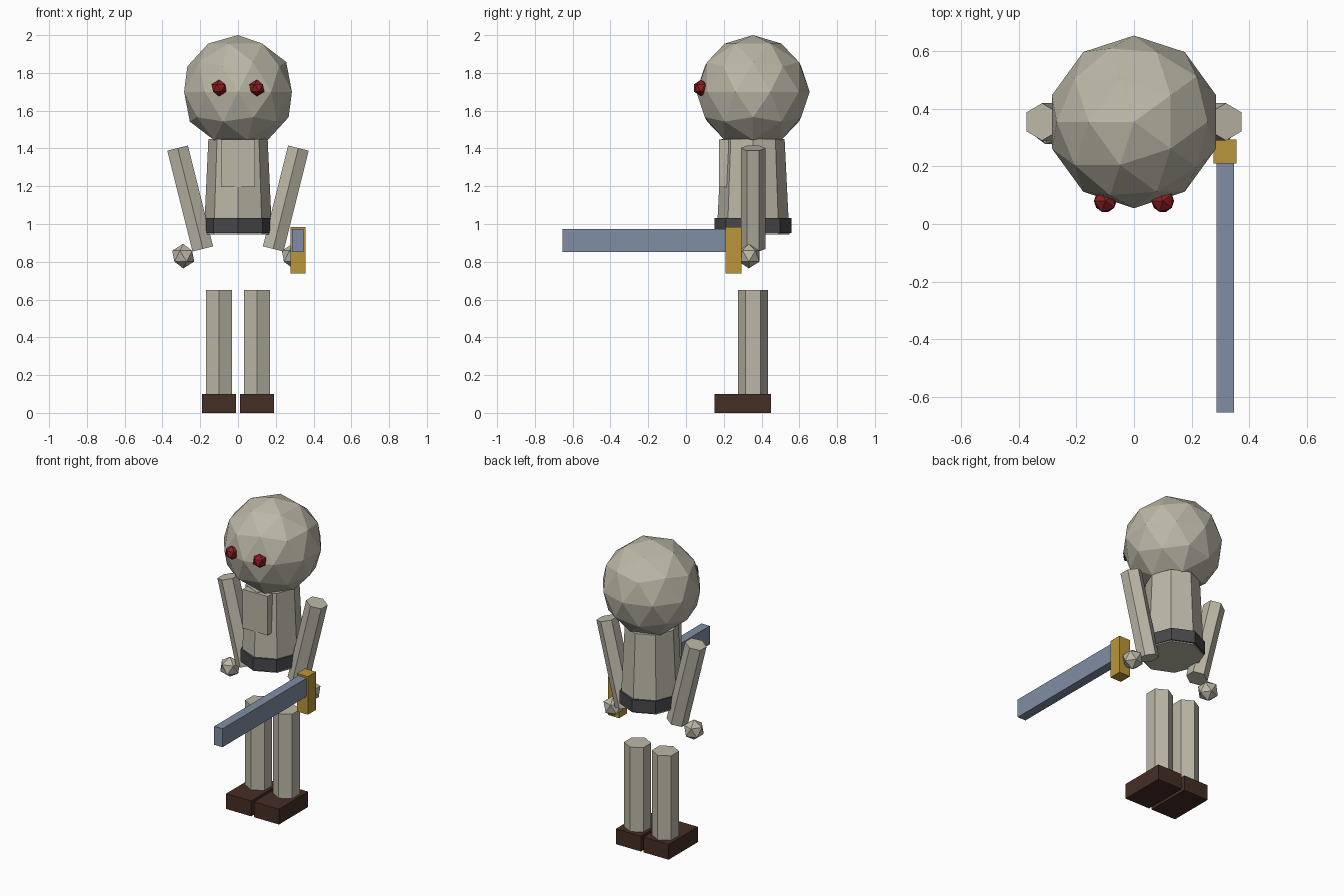
import bpy, math

if "Cube" in bpy.data.objects:
    bpy.data.objects.remove(bpy.data.objects["Cube"])

CY = 0.355  # depth of the body axis


def material(name, r, g, b):
    m = bpy.data.materials.new(name)
    m.diffuse_color = (r, g, b, 1)
    m.use_nodes = True
    m.node_tree.nodes["Principled BSDF"].inputs["Base Color"].default_value = m.diffuse_color
    return m


BONE = material("bone", 0.50, 0.475, 0.385)
RED = material("eye red", 0.26, 0.013, 0.015)
BELT = material("dark grey", 0.065, 0.065, 0.072)
SHOE = material("dark brown", 0.06, 0.027, 0.018)
STEEL = material("steel blue", 0.215, 0.27, 0.37)
GOLD = material("gold", 0.49, 0.305, 0.042)


def finish(name, mat):
    ob = bpy.context.object
    ob.name = name
    ob.data.materials.append(mat)
    return ob


def box(name, mat, lo, hi):
    """Box between two opposite corners."""
    bpy.ops.mesh.primitive_cube_add(size=1, location=[(a + b) / 2 for a, b in zip(lo, hi)])
    bpy.context.object.scale = [b - a for a, b in zip(lo, hi)]
    return finish(name, mat)


def ball(name, mat, radius, loc, subdivisions):
    bpy.ops.mesh.primitive_ico_sphere_add(subdivisions=subdivisions, radius=radius,
                                          location=loc, rotation=(0, 0, math.pi))
    return finish(name, mat)


def prism(name, mat, sides, r1, r2, depth, loc, tilt=0, x_scale=1):
    """Faceted column with a corner facing front; r1 is the lower radius."""
    bpy.ops.mesh.primitive_cone_add(vertices=sides, radius1=r1, radius2=r2, depth=depth,
                                    location=loc, rotation=(0, tilt, 0))
    bpy.context.object.scale.x = x_scale
    return finish(name, mat)


# Head and trunk
ball("head", BONE, 0.3, (0, CY, 1.70), 2)
prism("torso", BONE, 8, 0.192, 0.167, 0.505, (0, CY, 1.1975), x_scale=0.94)
box("chest_plate", BONE, (-0.09, 0.176, 1.195), (0.09, 0.225, 1.448))
prism("belt", BELT, 8, 0.203, 0.203, 0.08, (0, CY, 0.993), x_scale=0.905)

# Paired parts
for side, s in (("left", -1), ("right", 1)):
    ball(side + "_eye", RED, 0.044, (s * 0.1, 0.08, 1.72), 1)
    prism(side + "_arm", BONE, 6, 0.065, 0.065, 0.55, (s * 0.253, CY, 1.135), tilt=s * 0.245)
    ball(side + "_hand", BONE, 0.065, (s * 0.29, 0.333, 0.83), 1)
    prism(side + "_leg", BONE, 6, 0.08, 0.08, 0.645, (s * 0.1, CY, 0.3275))
    box(side + "_shoe", SHOE, (s * 0.1 - 0.09, 0.15, 0), (s * 0.1 + 0.09, 0.45, 0.1))

# Sword held forward
box("sword_guard", GOLD, (0.277, 0.21, 0.737), (0.357, 0.293, 0.985))
box("sword_blade", STEEL, (0.287, -0.655, 0.853), (0.347, 0.22, 0.973))
